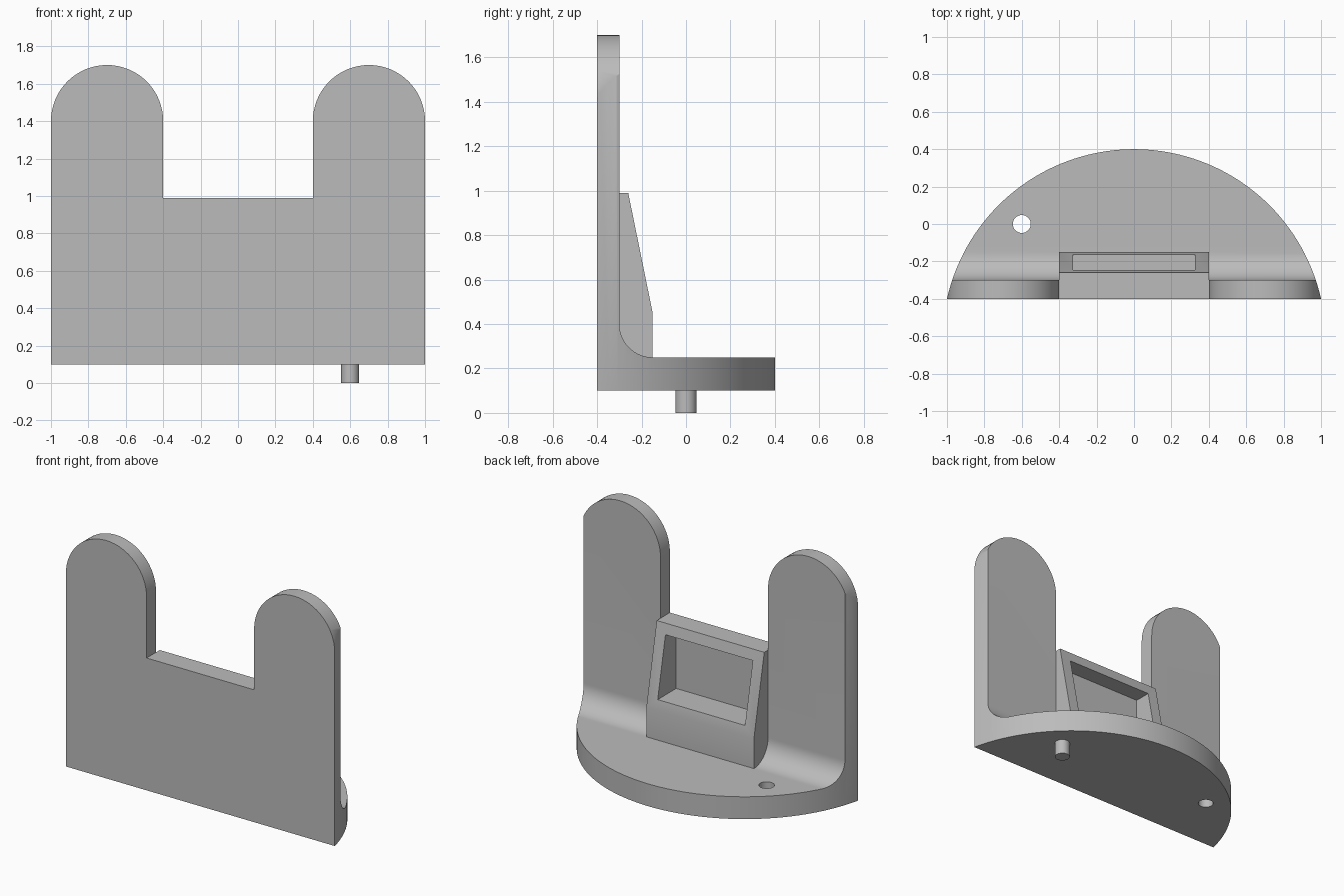
import bpy, bmesh
from math import sin, cos, pi
from mathutils import Vector

if "Cube" in bpy.data.objects:
    bpy.data.objects.remove(bpy.data.objects["Cube"], do_unlink=True)

grey = bpy.data.materials.new("light grey")
grey.use_nodes = True
colour = (0.5, 0.5, 0.5, 1)
grey.diffuse_color = colour
grey.node_tree.nodes["Principled BSDF"].inputs["Base Color"].default_value = colour


def arc(cx, cy, r, start, end, steps):
    """Points on an arc, angles in half turns."""
    angles = [pi * (start + (end - start) * i / steps) for i in range(steps + 1)]
    return [(cx + r * cos(a), cy + r * sin(a)) for a in angles]


def prism(name, outline, axis, low, high):
    """Extrude a 2D outline along the x, y or z axis."""
    place = {"x": lambda p: (low, p[0], p[1]),
             "y": lambda p: (p[0], low, p[1]),
             "z": lambda p: (p[0], p[1], low)}[axis]
    bm = bmesh.new()
    face = bm.faces.new([bm.verts.new(place(p)) for p in outline])
    made = bmesh.ops.extrude_face_region(bm, geom=[face])["geom"]
    shift = Vector([(high - low) * (axis == a) for a in "xyz"])
    bmesh.ops.translate(bm, vec=shift,
                        verts=[v for v in made if isinstance(v, bmesh.types.BMVert)])
    bmesh.ops.recalc_face_normals(bm, faces=bm.faces)
    mesh = bpy.data.meshes.new(name)
    bm.to_mesh(mesh)
    bm.free()
    mesh.materials.append(grey)
    obj = bpy.data.objects.new(name, mesh)
    bpy.context.collection.objects.link(obj)
    return obj


def select(obj):
    bpy.ops.object.select_all(action="DESELECT")
    obj.select_set(True)
    bpy.context.view_layer.objects.active = obj


def combine(target, tool, operation):
    """Apply a boolean and discard the tool."""
    mod = target.modifiers.new("boolean", "BOOLEAN")
    mod.operation, mod.solver, mod.object = operation, "EXACT", tool
    select(target)
    bpy.ops.object.modifier_apply(modifier=mod.name)
    bpy.data.objects.remove(tool, do_unlink=True)


# Upright plate and base in one L section with a filleted inner corner
section = [(-0.4, 0.1), (0.6, 0.1), (0.6, 0.25)]
section += arc(-0.15, 0.4, 0.15, 1.5, 1, 16) + [(-0.3, 1.9), (-0.4, 1.9)]
body = prism("bracket_body", section, "x", -1.2, 1.2)

# Front outline: two round-topped towers with a square notch between
outline = [(-1, 0), (1, 0)] + arc(0.7, 1.4, 0.3, 0, 1, 32)
outline += [(0.4, 0.99), (-0.4, 0.99)] + arc(-0.7, 1.4, 0.3, 0, 1, 32)
combine(body, prism("tower_outline", outline, "y", -0.6, 0.8), "INTERSECT")

# Curved rear edge
combine(body, prism("rear_curve", arc(0, -0.625, 1.025, 0, 2, 160)[:-1], "z", 0, 2),
        "INTERSECT")

# Sloped block behind the notch, with a rectangular pocket
wedge = [(-0.35, 0.2), (-0.15, 0.2), (-0.15, 0.45), (-0.26, 0.99), (-0.35, 0.99)]
combine(body, prism("sloped_block", wedge, "x", -0.4, 0.4), "UNION")
pocket = [(-0.36, 0.515), (0, 0.515), (0, 0.92), (-0.36, 0.92)]
combine(body, prism("pocket", pocket, "x", -0.325, 0.325), "DIFFERENCE")

# Locating hole and matching pin
combine(body, prism("hole", arc(-0.6, 0, 0.048, 0, 2, 32)[:-1], "z", 0, 0.5), "DIFFERENCE")
pin = prism("locating_pin", arc(0.6, 0, 0.048, 0, 2, 32)[:-1], "z", 0, 0.12)

for obj in (body, pin):
    select(obj)
    bpy.ops.object.shade_smooth_by_angle(angle=pi / 6)
